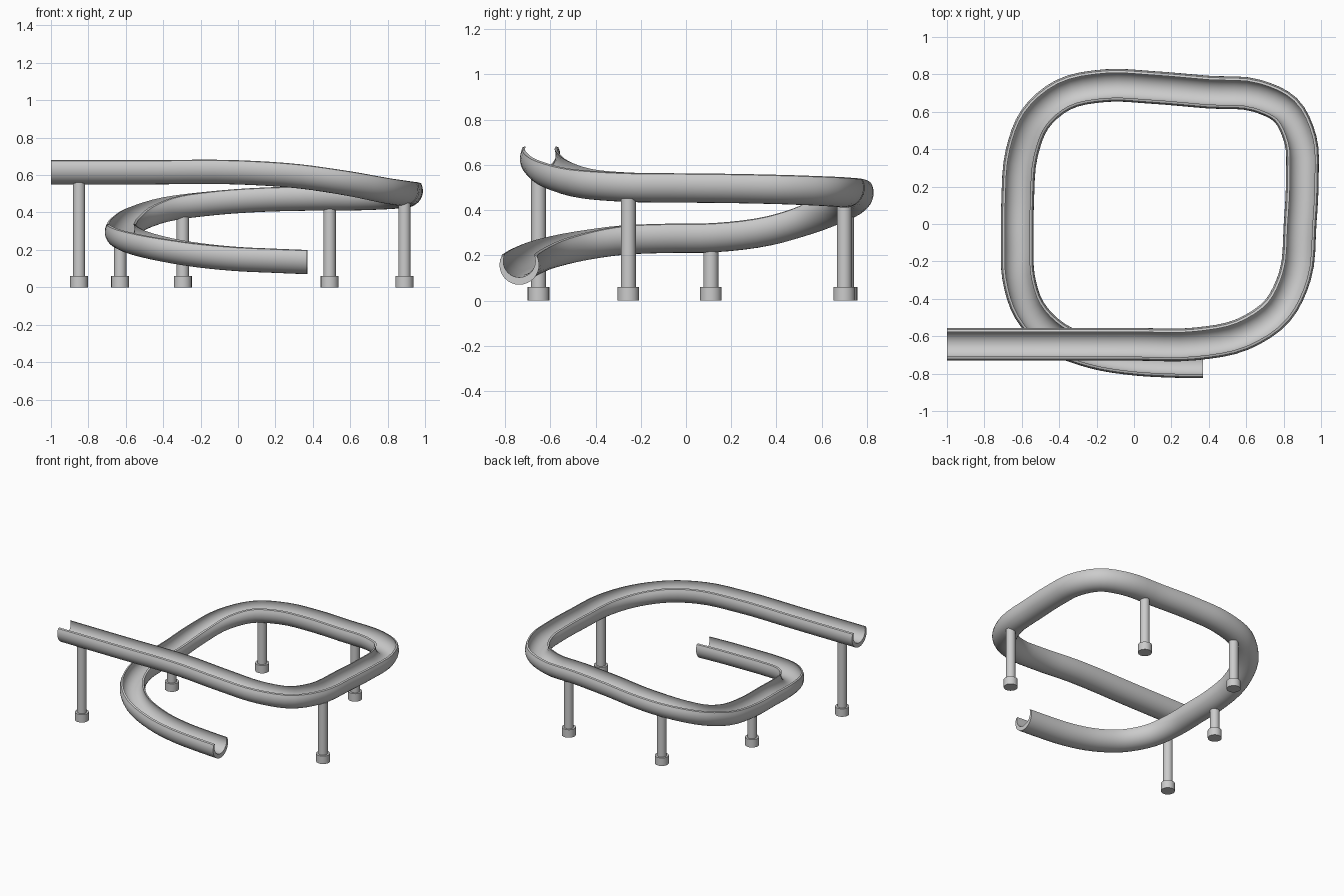
import bpy, bmesh, math
from mathutils import Vector

if "Cube" in bpy.data.objects:
    bpy.data.objects.remove(bpy.data.objects["Cube"])

R = 0.0875  # outer radius of the trough

# path of the trough: x, y, height of its underside
PATH = [(-1, -.643, .55), (-.5, -.643, .55), (0, -.643, .55), (.33, -.641, .528),
        (.58, -.59, .49), (.77, -.46, .452), (.86, -.28, .437), (.888, 0, .433),
        (.9, .25, .43), (.89, .45, .425), (.81, .61, .418), (.66, .685, .412),
        (.4, .705, .41), (.1, .73, .402), (-.15, .74, .383), (-.38, .69, .35),
        (-.53, .56, .297), (-.6, .38, .245), (-.622, .12, .213), (-.624, -.1, .21),
        (-.618, -.28, .202), (-.56, -.46, .175), (-.42, -.605, .14), (-.22, -.685, .107),
        (0, -.722, .086), (.2, -.734, .077), (.37, -.737, .07)]


def smooth_path(points, steps):
    p = [Vector(v) for v in points]
    p = [2 * p[0] - p[1]] + p + [2 * p[-1] - p[-2]]
    out = []
    for i in range(1, len(p) - 2):
        a, b, c, d = p[i - 1:i + 3]
        # tangents scaled for uneven spacing
        la, lb, lc = (b - a).length, (c - b).length, (d - c).length
        m1 = lb * ((b - a) / la * lb + (c - b) / lb * la) / (la + lb)
        m2 = lb * ((c - b) / lb * lc + (d - c) / lc * lb) / (lb + lc)
        for s in range(steps):
            t = s / steps
            out.append((2*t**3 - 3*t*t + 1) * b + (t**3 - 2*t*t + t) * m1
                       + (3*t*t - 2*t**3) * c + (t**3 - t*t) * m2)
    return out + [p[-2]]


def arc(radius, cz, tip, n):
    return [(radius * math.cos(a), cz + radius * math.sin(a))
            for a in (tip - (math.pi + 2 * tip) * i / n for i in range(n + 1))]


def finish(bm, name, angle=40):
    bmesh.ops.recalc_face_normals(bm, faces=bm.faces)
    mesh = bpy.data.meshes.new(name)
    bm.to_mesh(mesh)
    bm.free()
    ob = bpy.data.objects.new(name, mesh)
    bpy.context.collection.objects.link(ob)
    bpy.ops.object.select_all(action='DESELECT')
    ob.select_set(True)
    bpy.context.view_layer.objects.active = ob
    bpy.ops.object.shade_smooth_by_angle(angle=math.radians(angle))
    return ob


# trough: crescent section swept upright along the path
profile = arc(R, 0, math.asin(.038 / R), 20) + arc(.071, .016, math.asin(.026 / .071), 20)[::-1]
line = smooth_path(PATH, 4)
bm = bmesh.new()
rings = []
for i, p in enumerate(line):
    t = line[min(i + 1, len(line) - 1)] - line[max(i - 1, 0)]
    side = Vector((t.y, -t.x, 0)).normalized()
    rings.append([bm.verts.new(p + side * u + Vector((0, 0, R + v))) for u, v in profile])
n = len(profile)
for a, b in zip(rings, rings[1:]):
    for j in range(n):
        k = (j + 1) % n
        bm.faces.new((a[j], a[k], b[k], b[j]))
# end caps as quads between outer and inner arcs
for ring in (rings[0], rings[-1]):
    for j in range(n // 2 - 1):
        bm.faces.new((ring[j], ring[j + 1], ring[n - 2 - j], ring[n - 1 - j]))
finish(bm, "slide_trough")


def cylinder(name, x, y, r, z0, z1):
    bm = bmesh.new()
    bmesh.ops.create_cone(bm, cap_ends=True, segments=20, radius1=r, radius2=r, depth=z1 - z0)
    ob = finish(bm, name)
    ob.location = (x, y, (z0 + z1) / 2)


# supports: post and round foot, reaching just into the trough floor
for i, (x, y) in enumerate([(-.85, -.652), (.89, -.255), (.49, .7), (-.295, .71), (-.63, .11)]):
    under = min(line, key=lambda p: (p.x - x) ** 2 + (p.y - y) ** 2).z
    cylinder(f"support_post_{i + 1}", x, y, .033, .05, under + .015)
    cylinder(f"support_foot_{i + 1}", x, y, .048, 0, .06)
